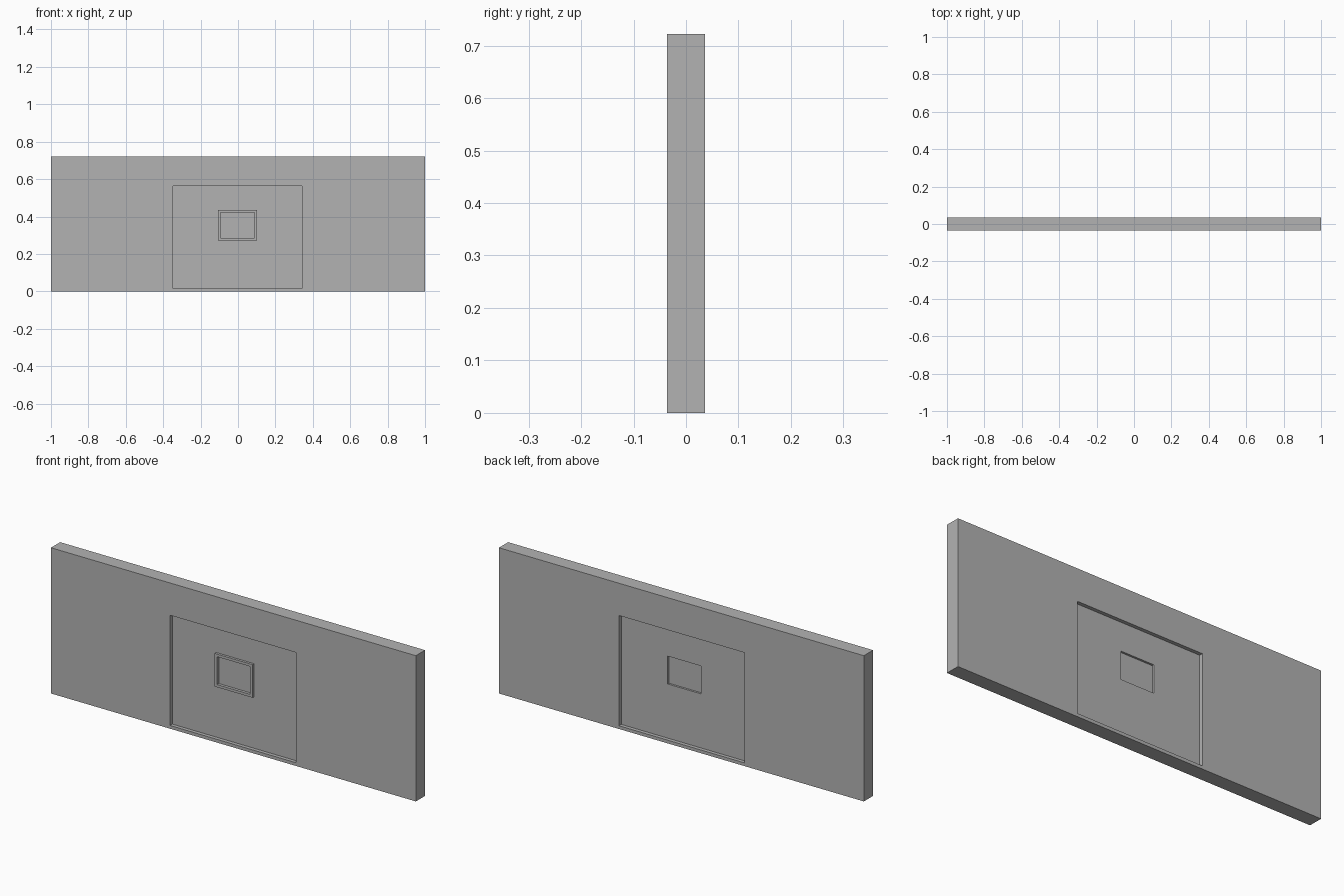
import bpy
import bmesh

cube = bpy.data.objects.get("Cube")
if cube:
    bpy.data.objects.remove(cube, do_unlink=True)

GREY = (0.45, 0.45, 0.45, 1.0)
grey = bpy.data.materials.new("plain grey")
grey.use_nodes = True
grey.diffuse_color = GREY
grey.node_tree.nodes["Principled BSDF"].inputs["Base Color"].default_value = GREY


def finish(name, bm):
    bmesh.ops.recalc_face_normals(bm, faces=bm.faces)
    mesh = bpy.data.meshes.new(name)
    bm.to_mesh(mesh)
    bm.free()
    mesh.materials.append(grey)
    obj = bpy.data.objects.new(name, mesh)
    bpy.context.collection.objects.link(obj)
    return obj


def corners(bm, rect, y):
    """Four corner vertices of a rectangle (left, right, bottom, top) at depth y."""
    x0, x1, z0, z1 = rect
    return [bm.verts.new((x, y, z)) for x, z in ((x0, z0), (x1, z0), (x1, z1), (x0, z1))]


def bridge(bm, a, b):
    for i in range(4):
        j = (i + 1) % 4
        bm.faces.new((a[i], a[j], b[j], b[i]))


def slab(name, rect, front, back, hole=None):
    """Upright slab between two depths, with an optional rectangular opening."""
    bm = bmesh.new()
    f, b = corners(bm, rect, front), corners(bm, rect, back)
    bridge(bm, f, b)
    if hole:
        hf, hb = corners(bm, hole, front), corners(bm, hole, back)
        bridge(bm, hf, hb)
        bridge(bm, f, hf)
        bridge(bm, b, hb)
    else:
        bm.faces.new(f)
        bm.faces.new(b)
    return finish(name, bm)


def grow(rect, d):
    return (rect[0] - d, rect[1] + d, rect[2] - d, rect[3] + d)


WALL = (-1.0, 1.0, 0.0, 0.722)
DOOR = (-0.347, 0.342, 0.016, 0.562)
WINDOW = (-0.094, 0.088, 0.284, 0.422)

# Wall with the large doorway opening
slab("wall", WALL, -0.036, 0.036, DOOR)
# Door panel set back from both wall faces
slab("door_panel", DOOR, -0.018, 0.018, WINDOW)
# Thin raised trim on the front of the door window
slab("window_trim", grow(WINDOW, 0.013), -0.03, -0.018, WINDOW)
# Pane recessed in the window
slab("window_pane", WINDOW, -0.016, 0.008)
